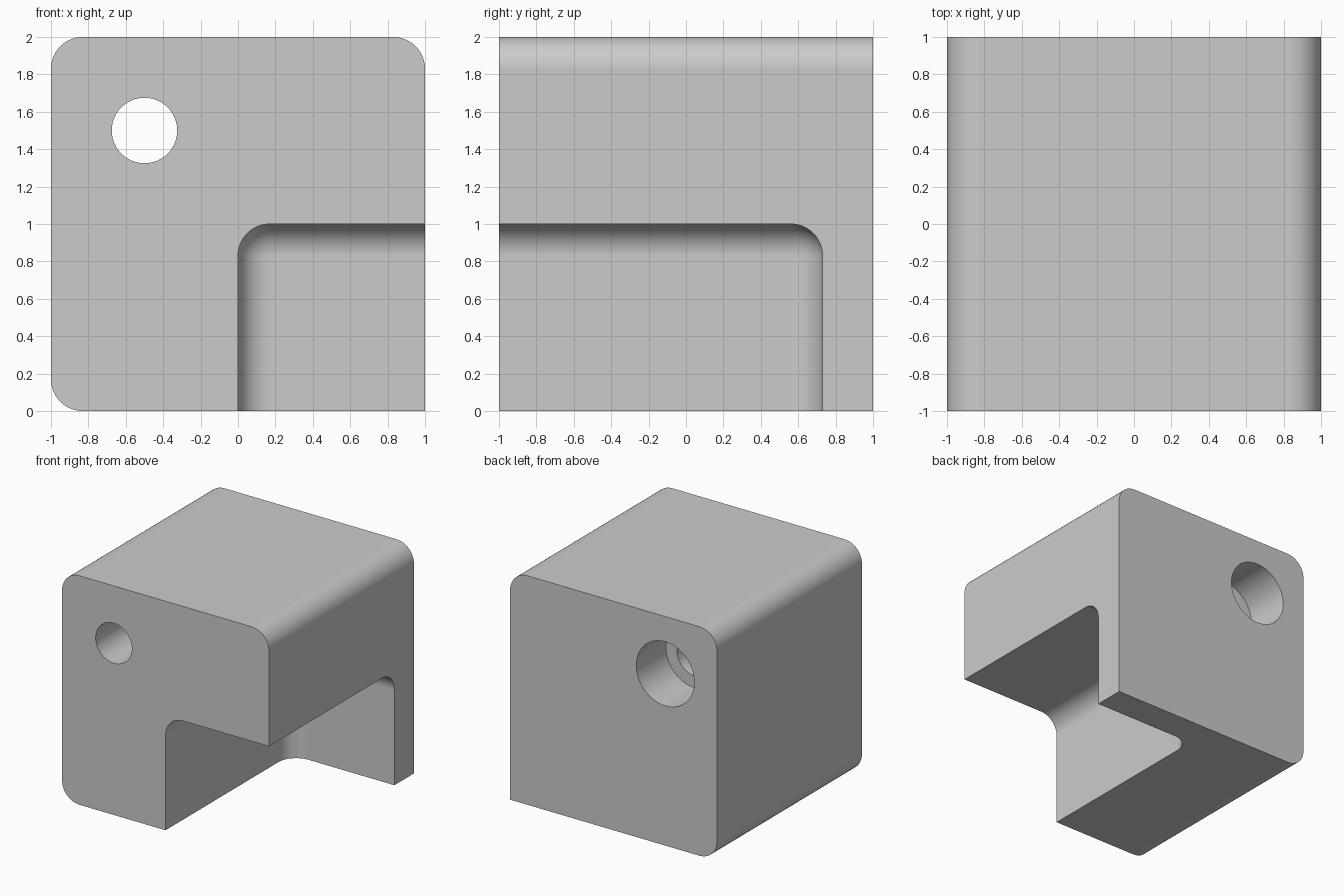
import bpy
import bmesh
from mathutils import Matrix, Vector

FILLET = 0.17
SEGMENTS = 12

cube = bpy.data.objects.get("Cube")
if cube:
    bpy.data.objects.remove(cube, do_unlink=True)

# Single plain grey finish
grey = bpy.data.materials.new("light_grey")
grey.use_nodes = True
color = (0.6, 0.6, 0.6, 1)
grey.diffuse_color = color
grey.node_tree.nodes["Principled BSDF"].inputs["Base Color"].default_value = color


def finish(bm, name):
    bmesh.ops.recalc_face_normals(bm, faces=bm.faces)
    mesh = bpy.data.meshes.new(name)
    bm.to_mesh(mesh)
    bm.free()
    mesh.materials.append(grey)
    obj = bpy.data.objects.new(name, mesh)
    bpy.context.collection.objects.link(obj)
    return obj


def filleted_box(name, low, high, is_filleted):
    """Box between two corners, rounding the edges chosen by a rule."""
    low, high = Vector(low), Vector(high)
    size, centre = high - low, (low + high) / 2
    bm = bmesh.new()
    bmesh.ops.create_cube(bm, size=1, matrix=Matrix.Translation(centre) @ Matrix.Diagonal(size.to_4d()))
    edges = [e for e in bm.edges if is_filleted(e, centre)]
    bmesh.ops.bevel(bm, geom=edges, offset=FILLET, offset_type='OFFSET',
                    segments=SEGMENTS, profile=0.5, affect='EDGES')
    return finish(bm, name)


def bore(name, radius, front, back):
    """Cylinder along y on the hole axis."""
    bm = bmesh.new()
    place = Matrix.Translation((-0.5, (front + back) / 2, 1.5)) @ Matrix.Rotation(1.5707963, 4, 'X')
    bmesh.ops.create_cone(bm, cap_ends=True, segments=64, radius1=radius,
                          radius2=radius, depth=back - front, matrix=place)
    return finish(bm, name)


def long_body_edge(edge, centre):
    # Edges along y, except the sharp one at lower right
    a, b = (v.co for v in edge.verts)
    mid = (a + b) / 2
    return abs(a.y - b.y) > 1 and not (mid.x > centre.x and mid.z < centre.z)


def inner_pocket_edge(edge, centre):
    # The three edges meeting at the deepest corner of the pocket
    return any(v.co.x < centre.x and v.co.y > centre.y and v.co.z > centre.z
               for v in edge.verts)


# Main block, corner pocket and stepped hole
body = filleted_box("block_body", (-1, -1, 0), (1, 1, 2), long_body_edge)
cutters = [
    filleted_box("pocket_cutter", (0, -1.3, -0.3), (1.3, 0.73, 1), inner_pocket_edge),
    bore("through_hole_cutter", 0.175, -1.2, 1.2),
    bore("counterbore_cutter", 0.28, 0.59, 1.2),
]

bpy.ops.object.select_all(action='DESELECT')
body.select_set(True)
bpy.context.view_layer.objects.active = body
for cutter in cutters:
    cutter.hide_render = True
    cut = body.modifiers.new(cutter.name, 'BOOLEAN')
    cut.operation = 'DIFFERENCE'
    cut.solver = 'EXACT'
    cut.object = cutter
    bpy.ops.object.modifier_apply(modifier=cut.name)
    bpy.data.objects.remove(cutter, do_unlink=True)

# Smooth fillets, crisp edges, flat large faces
bpy.ops.object.shade_smooth_by_angle(angle=0.52)
weighted = body.modifiers.new("flat_faces", 'WEIGHTED_NORMAL')
weighted.keep_sharp = True
